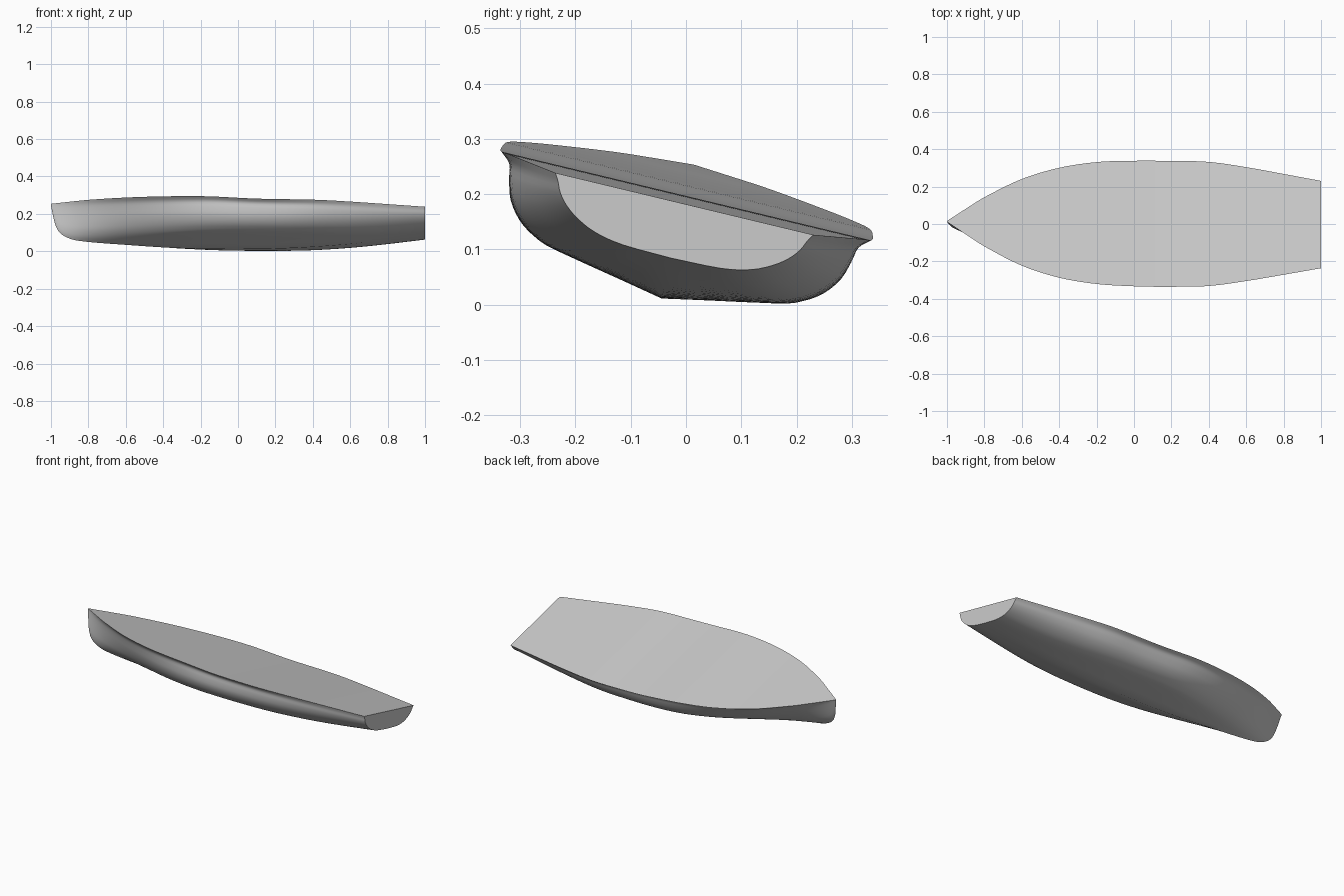
import bpy, math
from mathutils import Matrix

if "Cube" in bpy.data.objects:
    bpy.data.objects.remove(bpy.data.objects["Cube"])

grey = bpy.data.materials.new("hull grey")
grey.use_nodes = True
grey.diffuse_color = (0.6, 0.6, 0.6, 1)
grey.node_tree.nodes["Principled BSDF"].inputs["Base Color"].default_value = (0.6, 0.6, 0.6, 1)

# Design curves along the length: (x, value)
BEAM = [(-1, .002), (-.9, .07), (-.8, .135), (-.6, .238), (-.4, .302), (-.2, .335),
        (0, .345), (.2, .346), (.4, .341), (.6, .313), (.8, .277), (1, .24)]
SHEER = [(-1, .06), (-.8, .05), (-.6, .038), (-.4, .029), (-.15, .02), (.1, .006),
         (.5, 0), (1, -.013)]
KEEL = [(-1, .05), (-.99, 0), (-.98, -.045), (-.96, -.09), (-.92, -.122), (-.85, -.143),
        (-.6, -.165), (-.3, -.184), (0, -.189), (.3, -.182), (.6, -.16), (1, -.114)]

# Half sections from keel to gunwale, as fractions of beam and depth
BOW = [(0, -1), (.22, -.9), (.42, -.75), (.56, -.58), (.68, -.4), (.78, -.24), (.88, -.1), (1, 0)]
MID = [(0, -1), (.58, -.8), (.72, -.72), (.82, -.6), (.89, -.43), (.92, -.24), (.935, -.09), (1, 0)]
STERN = [(0, -1), (.38, -.97), (.6, -.87), (.75, -.71), (.86, -.52), (.93, -.32), (.965, -.14), (1, 0)]


def sample(table, x):
    """Smooth curve through a table of points."""
    n = len(table)
    i = max(k for k in range(n - 1) if k == 0 or table[k][0] <= x)

    def slope(k):
        a, b = table[max(k - 1, 0)], table[min(k + 1, n - 1)]
        return (b[1] - a[1]) / (b[0] - a[0])
    (x0, y0), (x1, y1) = table[i], table[i + 1]
    h = x1 - x0
    t = (x - x0) / h
    return ((1 + 2 * t) * (1 - t) ** 2 * y0 + t * (1 - t) ** 2 * h * slope(i)
            + t * t * (3 - 2 * t) * y1 + t * t * (t - 1) * h * slope(i + 1))


def section(x):
    """Full cross-section from one gunwale under the keel to the other."""
    other, t = (BOW, min(1, -x / .9)) if x < 0 else (STERN, x)
    t = t * t * (3 - 2 * t)
    prof = [(a[0] + (b[0] - a[0]) * t, a[1] + (b[1] - a[1]) * t) for a, b in zip(MID, other)]
    us = [(k, p[0]) for k, p in enumerate(prof)]
    vs = [(k, p[1]) for k, p in enumerate(prof)]
    beam, top = sample(BEAM, x), sample(SHEER, x)
    depth = top - sample(KEEL, x)
    steps = [k / 3 for k in range(3 * (len(prof) - 1) + 1)]
    half = [(x, sample(us, s) * beam, top + sample(vs, s) * depth) for s in steps]
    return [(x, -y, z) for _, y, z in half[:0:-1]] + half


# The whole boat heels over to one side
HEEL = Matrix.Translation((0, 0, .195)) @ Matrix.Rotation(math.radians(-13.5), 4, 'X')


def add_part(name, verts, faces):
    mesh = bpy.data.meshes.new(name)
    mesh.from_pydata(verts, [], faces)
    mesh.transform(HEEL)
    mesh.materials.append(grey)
    obj = bpy.data.objects.new(name, mesh)
    bpy.context.collection.objects.link(obj)
    bpy.ops.object.select_all(action='DESELECT')
    obj.select_set(True)
    bpy.context.view_layer.objects.active = obj
    bpy.ops.object.shade_smooth_by_angle(angle=math.radians(35))


def loft(name, rows, flip=False):
    n = len(rows[0])
    faces = []
    for i in range(len(rows) - 1):
        for j in range(n - 1):
            f = (i * n + j, i * n + j + 1, (i + 1) * n + j + 1, (i + 1) * n + j)
            faces.append(f[::-1] if flip else f)
    add_part(name, [v for r in rows for v in r], faces)


# Stations crowd together at the stem
COUNT = 64
stations = [section(-1 + 2 * (k / COUNT) ** 1.8) for k in range(COUNT + 1)]

loft("hull_shell", stations, True)
loft("deck", [[s[0], (s[0][0], 0, s[0][2]), s[-1]] for s in stations], False)
add_part("transom", stations[-1], [tuple(range(len(stations[-1])))])
add_part("stem_cap", stations[0], [tuple(range(len(stations[0])))[::-1]])
